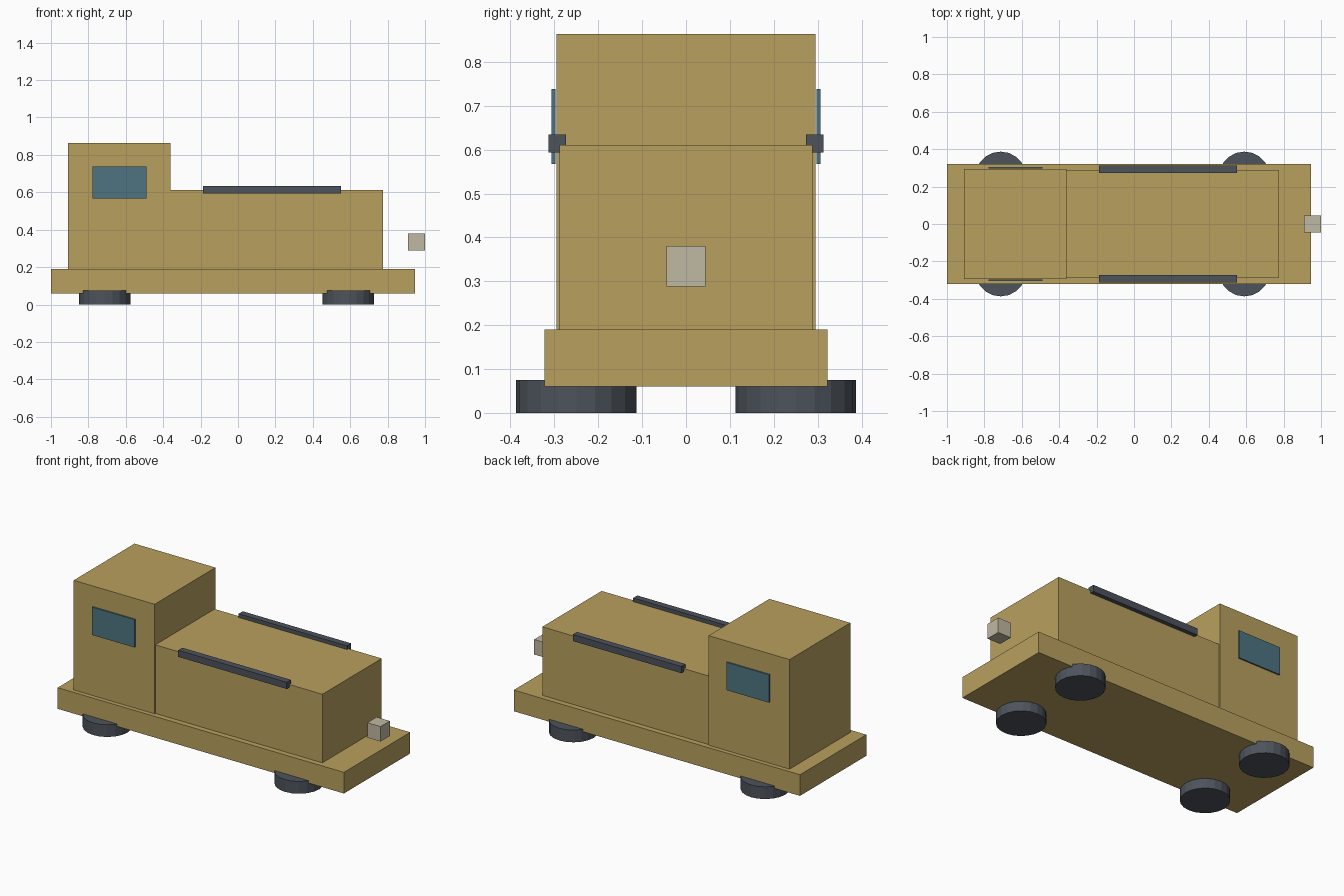
import bpy

if "Cube" in bpy.data.objects:
    bpy.data.objects.remove(bpy.data.objects["Cube"])


def material(name, rgb):
    m = bpy.data.materials.new(name)
    m.diffuse_color = (*rgb, 1.0)
    m.use_nodes = True
    m.node_tree.nodes["Principled BSDF"].inputs["Base Color"].default_value = m.diffuse_color
    return m


GOLD = material("ochre paint", (0.479, 0.352, 0.112))
DARK = material("dark slate", (0.075, 0.088, 0.107))
GLASS = material("blue glass", (0.076, 0.175, 0.22))
LAMP = material("pale lamp", (0.53, 0.48, 0.36))


def box(name, x, y, z, mat):
    """Box from (min, max) pairs on each axis."""
    spans = (x, y, z)
    bpy.ops.mesh.primitive_cube_add(size=1, location=[(a + b) / 2 for a, b in spans])
    ob = bpy.context.object
    ob.name = name
    ob.scale = [b - a for a, b in spans]
    bpy.ops.object.transform_apply(location=False, rotation=False, scale=True)
    ob.data.materials.append(mat)
    return ob


# Main masses
box("deck", (-1.0, 0.945), (-0.322, 0.322), (0.06, 0.19), GOLD)
box("hood", (-0.36, 0.775), (-0.288, 0.288), (0.19, 0.611), GOLD)
box("cab", (-0.91, -0.36), (-0.295, 0.295), (0.19, 0.863), GOLD)

# Headlamp ahead of the hood
box("headlamp", (0.91, 1.0), (-0.045, 0.045), (0.288, 0.38), LAMP)

for side, s in (("right", -1), ("left", 1)):
    # Window plate on the cab side
    box("window_" + side, (-0.778, -0.49), sorted((s * 0.298, s * 0.307)),
        (0.567, 0.738), GLASS).location.y = s * 0.3015
    # Handrail along the hood edge
    box("handrail_" + side, (-0.187, 0.55), sorted((s * 0.273, s * 0.313)),
        (0.593, 0.634), DARK)
    # Flat disc wheels
    for end, x in (("rear", -0.713), ("front", 0.59)):
        bpy.ops.mesh.primitive_cylinder_add(vertices=20, radius=0.137, depth=0.075,
                                            location=(x, s * 0.25, 0.0375))
        wheel = bpy.context.object
        wheel.name = f"wheel_{end}_{side}"
        wheel.data.materials.append(DARK)
